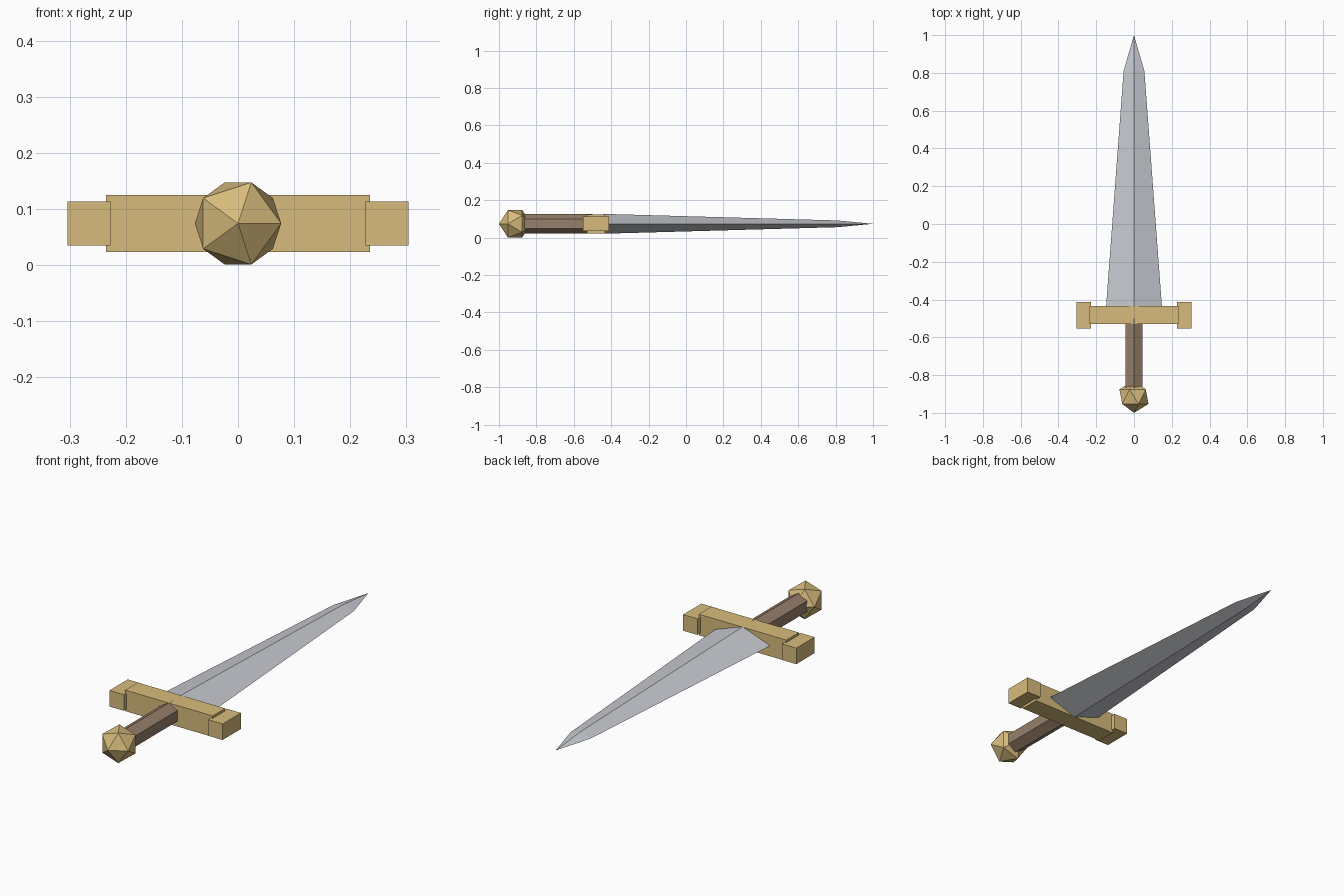
import bpy, bmesh, math
from mathutils import Matrix, Vector

default = bpy.data.objects.get("Cube")
if default:
    bpy.data.objects.remove(default, do_unlink=True)

MID = 0.074  # height of the sword's long axis


def material(name, rgb):
    mat = bpy.data.materials.new(name)
    mat.use_nodes = True
    colour = (*rgb, 1.0)
    mat.diffuse_color = colour
    mat.node_tree.nodes["Principled BSDF"].inputs["Base Color"].default_value = colour
    return mat


gold = material("gold", (0.68, 0.50, 0.20))
steel = material("steel", (0.57, 0.59, 0.63))
leather = material("brown leather", (0.31, 0.22, 0.145))


def finish(bm, name, mat):
    bmesh.ops.recalc_face_normals(bm, faces=bm.faces)
    mesh = bpy.data.meshes.new(name)
    bm.to_mesh(mesh)
    bm.free()
    mesh.materials.append(mat)
    obj = bpy.data.objects.new(name, mesh)
    bpy.context.collection.objects.link(obj)
    return obj


def box(name, centre, size, mat):
    bm = bmesh.new()
    bmesh.ops.create_cube(bm, size=1, matrix=Matrix.Translation(centre) @ Matrix.Diagonal((*size, 1)))
    return finish(bm, name, mat)


# Blade: diamond sections tapering to a point
bm = bmesh.new()
rings = []
for y, half_width, half_thick in ((-0.44, 0.148, 0.053), (0.81, 0.055, 0.018)):
    rings.append([bm.verts.new(p) for p in (
        (half_width, y, MID), (0, y, MID + half_thick),
        (-half_width, y, MID), (0, y, MID - half_thick))])
tip = bm.verts.new((0, 1, MID))
base, shoulder = rings
bm.faces.new(base)
for i in range(4):
    j = (i + 1) % 4
    bm.faces.new((base[i], base[j], shoulder[j], shoulder[i]))
    bm.faces.new((shoulder[i], shoulder[j], tip))
finish(bm, "blade", steel)

# Crossguard with a block on each end
box("crossguard", (0, -0.482, MID), (0.47, 0.096, 0.102), gold)
for side, label in ((1, "left"), (-1, "right")):
    box(label + "_guard_end", (side * 0.2655, -0.482, MID), (0.077, 0.14, 0.078), gold)

# Six-sided grip with a ridge on top
turn = Matrix.Rotation(math.pi / 2, 4, "X")
bm = bmesh.new()
bmesh.ops.create_cone(bm, cap_ends=True, segments=6, radius1=0.052, radius2=0.052, depth=0.365)
top = max(bm.verts, key=lambda v: v.co.y)
if abs(top.co.x) > 0.001:
    bmesh.ops.rotate(bm, verts=bm.verts, matrix=Matrix.Rotation(math.pi / 6, 3, "Z"))
bmesh.ops.transform(bm, verts=bm.verts, matrix=Matrix.Translation((0, -0.6825, MID)) @ turn)
finish(bm, "grip", leather)

# Faceted pommel with one corner pointing forward
bm = bmesh.new()
bmesh.ops.create_icosphere(bm, subdivisions=1, radius=0.086,
                           matrix=Matrix.Translation((0, -0.914, MID)) @ turn)
finish(bm, "pommel", gold)
